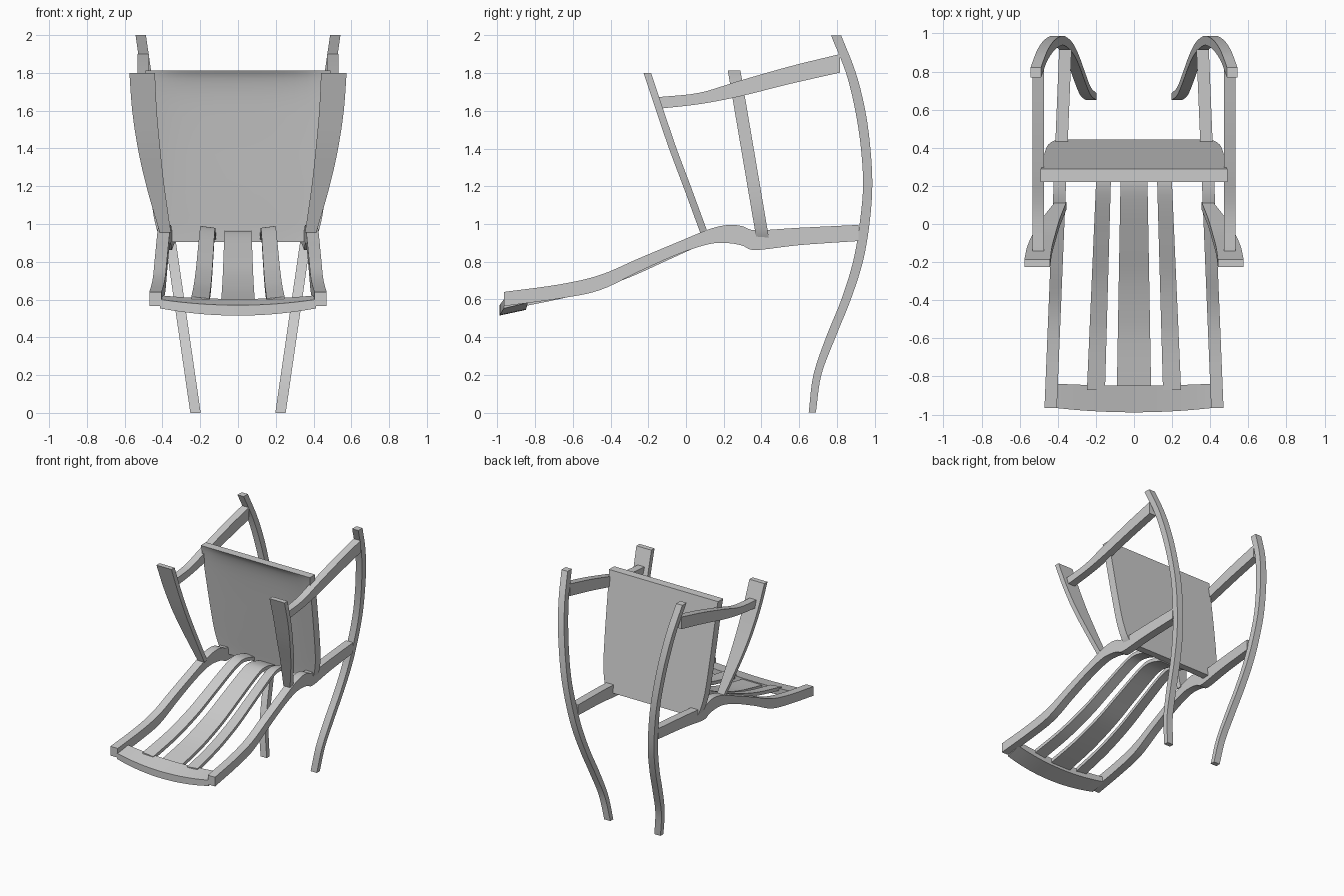
import bpy
import bmesh
import math
from mathutils import Vector

cube = bpy.data.objects.get("Cube")
if cube:
    bpy.data.objects.remove(cube, do_unlink=True)

GREY = (0.6, 0.6, 0.6, 1)
mat = bpy.data.materials.new("plain grey")
mat.use_nodes = True
mat.diffuse_color = GREY
mat.node_tree.nodes["Principled BSDF"].inputs["Base Color"].default_value = GREY


def spline(pts, steps):
    """Smooth curve through the given points."""
    ext = [pts[0] * 2 - pts[1]] + pts + [pts[-1] * 2 - pts[-2]]
    out = []
    for a, b, c, d in zip(ext, ext[1:], ext[2:], ext[3:]):
        for i in range(steps):
            t = i / steps
            out.append(0.5 * (2 * b + (c - a) * t + (2 * a - 5 * b + 4 * c - d) * t ** 2
                              + (3 * b - a - 3 * c + d) * t ** 3))
    return out + [pts[-1]]


def loft(name, sections, steps=5, mirror=False):
    """Skin a row of matching cross-sections, smoothed lengthwise."""
    lines = [spline([Vector(p) for p in corner], steps) for corner in zip(*sections)]
    bm = bmesh.new()
    rings = [[bm.verts.new(p) for p in ring] for ring in zip(*lines)]
    n = len(lines)
    for r, s in zip(rings, rings[1:]):
        for i in range(n):
            j = (i + 1) % n
            bm.faces.new((r[i], r[j], s[j], s[i]))
    bm.faces.new(rings[0])
    bm.faces.new(rings[-1])
    bmesh.ops.recalc_face_normals(bm, faces=bm.faces)
    mesh = bpy.data.meshes.new(name)
    bm.to_mesh(mesh)
    bm.free()
    mesh.materials.append(mat)
    ob = bpy.data.objects.new(name, mesh)
    bpy.context.collection.objects.link(ob)
    if mirror:
        ob.modifiers.new("mirror", "MIRROR").use_mirror_merge = False
    bpy.ops.object.select_all(action="DESELECT")
    ob.select_set(True)
    bpy.context.view_layer.objects.active = ob
    bpy.ops.object.shade_smooth_by_angle(angle=math.radians(35))
    return ob


def bar(x, width, a, b):
    """Section of a bar between side-profile points a and b (y, z)."""
    h = width / 2
    return [(x - h, *a), (x + h, *a), (x + h, *b), (x - h, *b)]


# Long curved legs: z, rear-edge y, front-edge y
leg = [(0, .65, .688), (.2, .675, .717), (.4, .742, .792), (.6, .823, .873),
       (.8, .885, .937), (1, .92, .972), (1.2, .938, .987), (1.4, .927, .977),
       (1.6, .897, .95), (1.8, .848, .9), (2, .768, .822)]
loft("curved_legs", [bar(.225 + .145 * z, .055, (p, z), (q, z)) for z, p, q in leg], mirror=True)

# Back stiles running into the seat rails: y, lower z, upper z
stile = [(-.965, .565, .64), (-.67, .605, .68), (-.455, .65, .73), (-.245, .75, .82),
         (-.03, .845, .91), (.13, .895, .975), (.23, .898, .995), (.3, .885, .988),
         (.37, .862, .967), (.6, .888, .98), (.915, .91, .995)]
loft("back_stiles", [bar(.437 - .041 * (y + .96), .065, (y, a), (y, b))
                     for y, a, b in stile], mirror=True)

# Flaring arm posts: z, front y, back y, inner x, outer x
post = [(.955, .075, .115, .355, .415), (1.2, -.015, .025, .39, .485),
        (1.4, -.09, -.05, .412, .53), (1.6, -.158, -.118, .43, .56),
        (1.8, -.225, -.185, .44, .575)]
loft("arm_posts", [[(i, f, z), (o, f, z), (o, b, z), (i, b, z)]
                   for z, f, b, i, o in post], mirror=True)

# Arm rails between posts and legs: y, lower z, upper z
arm = [(-.15, 1.61, 1.672), (.07, 1.635, 1.695), (.28, 1.675, 1.758),
       (.55, 1.742, 1.835), (.815, 1.802, 1.9)]
loft("arm_rails", [bar(.502, .06, (y, a), (y, b)) for y, a, b in arm], mirror=True)


# Scooped seat panel: z, half width, scoop depth
def seat_section(z, half, depth):
    front = .222 + .17 * (1.81 - z)
    cols = 16
    row = []
    for i in range(cols + 1):
        u = 2 * i / cols - 1
        row.append((half * u, front + depth * (1 - u ** 4), z))
    return row + [(half, front + .067, z), (-half, front + .067, z)]


seat = [(.905, .40, .012), (.97, .43, .014), (1.1, .455, .016), (1.3, .468, .02),
        (1.5, .476, .024), (1.68, .482, .025), (1.77, .486, .016), (1.812, .49, 0)]
loft("seat_panel", [seat_section(*s) for s in seat], steps=3)

# Back slats: y, top z
slat = [(-.87, .59), (-.65, .635), (-.5, .675), (-.3, .745), (-.1, .835), (.1, .925),
        (.21, .962), (.29, .958), (.38, .93)]


def slat_section(y, z, inner, outer, taper_in, taper_out, lift):
    t = (y + .87) / 1.25
    x0, x1 = inner + taper_in * t, outer + taper_out * t
    za, zb = z + lift * .75, z + lift * 1.25
    return [(x0, y, za - .028), (x1, y, zb - .028), (x1, y, zb), (x0, y, za)]


loft("centre_slat", [slat_section(y, z, -.09, .09, .022, -.022, 0) for y, z in slat])
loft("side_slats", [slat_section(y, z, .152, .247, -.035, -.055, .02)
                    for y, z in slat], mirror=True)

# Bowed crest rail across the stiles
crest = []
for i in range(9):
    u = i / 4 - 1
    x, lift = .412 * u, .038 * u * u
    front, back = -.988 + .023 * u * u, -.848 + .01 * u * u
    crest.append([(x, front, .515 + lift), (x, back, .545 + lift),
                  (x, back, .603 + lift * .5), (x, front, .57 + lift * .8)])
loft("crest_rail", crest, steps=3)
